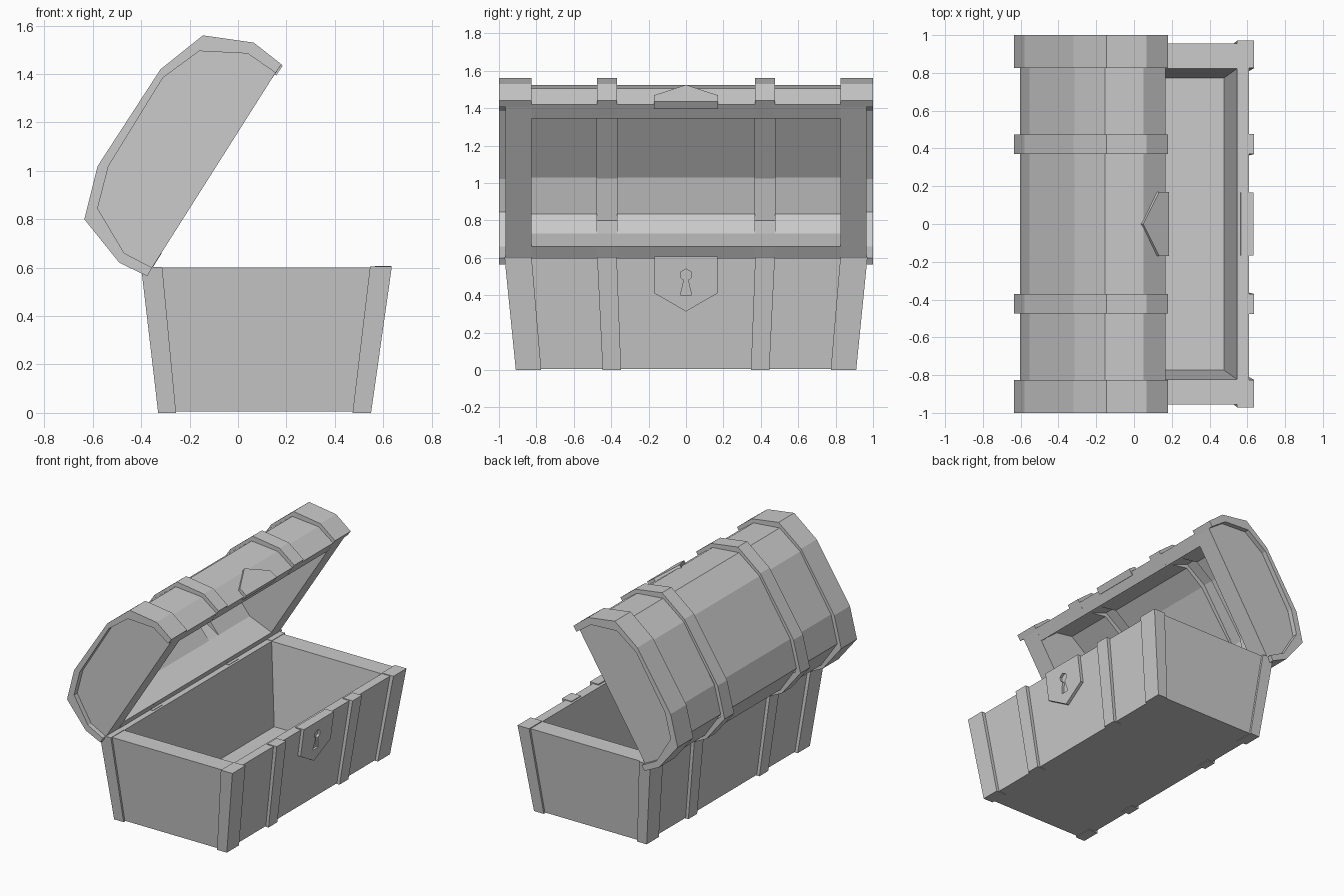
import bpy, bmesh

if "Cube" in bpy.data.objects:
    bpy.data.objects.remove(bpy.data.objects["Cube"])


def solid(name, pts, f, t0, t1):
    """Sweep a 2D outline between t0 and t1, mapped to space by f(p, q, t)."""
    bm = bmesh.new()
    a = [bm.verts.new(f(p, q, t0)) for p, q in pts]
    b = [bm.verts.new(f(p, q, t1)) for p, q in pts]
    n = len(pts)
    bm.faces.new(a)
    bm.faces.new(b[::-1])
    for i in range(n):
        j = (i + 1) % n
        bm.faces.new((a[i], b[i], b[j], a[j]))
    bmesh.ops.recalc_face_normals(bm, faces=bm.faces)
    me = bpy.data.meshes.new(name)
    bm.to_mesh(me)
    bm.free()
    ob = bpy.data.objects.new(name, me)
    bpy.context.collection.objects.link(ob)
    return ob


def along_y(x, z, y):
    return (x, y, z)


def taper(x, y, z):
    """Coordinates are given at the rim (z = 0.6); narrower toward the floor."""
    k = z / 0.6
    return (0.11 + 0.0075 * k + (x - 0.1175) * (0.85 + 0.15 * k),
            y * (0.938 + 0.062 * k), z)


def block(name, x0, x1, y0, y1, z0, z1):
    return solid(name, [(x0, y0), (x1, y0), (x1, y1), (x0, y1)], taper, z0, z1)


# ---- Base: tapered walls and floor
block("front_wall", 0.545, 0.61, -0.955, 0.955, 0.005, 0.6)
block("back_wall", -0.375, -0.313, -0.955, 0.955, 0.005, 0.6)
block("floor", -0.33, 0.56, -0.85, 0.85, 0.005, 0.03)
for s in (-1, 1):
    block("side_wall", -0.313, 0.545, s * 0.822, s * 0.955, 0.005, 0.6)
    # corner posts and middle straps, front and back
    block("front_corner_post", 0.545, 0.635, s * 0.825, s * 0.97, 0, 0.605)
    block("back_corner_post", -0.40, -0.313, s * 0.825, s * 0.97, 0, 0.603)
    block("front_strap", 0.56, 0.635, s * 0.37, s * 0.475, 0, 0.605)
    block("back_strap", -0.40, -0.33, s * 0.37, s * 0.475, 0, 0.603)


# ---- Lock plate with a recessed keyhole, lying on the sloped front
def on_front(y, z, d):
    return (0.5286 + 0.0814 * z / 0.6 + d, y, z)


plate = solid("lock_plate", [(-0.168, 0.607), (0.168, 0.607), (0.168, 0.41),
                             (0, 0.313), (-0.168, 0.41)], on_front, -0.045, 0.022)
half = [(0.03, 0.40), (0.011, 0.48), (0.03, 0.495), (0.03, 0.523)]
keyhole = half + [(0, 0.54)] + [(-y, z) for y, z in half[::-1]]
cutter = solid("keyhole_cutter", keyhole, on_front, 0.005, 0.06)
cutter.hide_render = True
cutter.hide_viewport = True
cutter.display_type = 'WIRE'
mod = plate.modifiers.new("keyhole", 'BOOLEAN')
mod.object = cutter
mod.operation = 'DIFFERENCE'
mod.solver = 'EXACT'

# ---- Lid profiles (x, z), hinge to front edge
strap_out = [(-0.375, 0.565), (-0.49, 0.62), (-0.635, 0.80), (-0.58, 1.02),
             (-0.32, 1.42), (-0.145, 1.56), (0.065, 1.53), (0.18, 1.44)]
panel = [(-0.355, 0.60), (-0.47, 0.66), (-0.58, 0.845), (-0.535, 1.02),
         (-0.31, 1.385), (-0.16, 1.495), (0.04, 1.485), (0.155, 1.405)]
shell_out = [(a + (c - a) * 0.57, b + (d - b) * 0.57)
             for (a, b), (c, d) in zip(strap_out, panel)]
shell_in = [(-0.315, 0.66), (-0.485, 0.73), (-0.57, 0.835), (-0.525, 1.03),
            (-0.28, 1.375), (-0.15, 1.475), (-0.018, 1.455), (0.115, 1.345)]
strap_in = [(-0.315, 0.66), (-0.485, 0.73), (-0.598, 0.80), (-0.553, 1.025),
            (-0.305, 1.40), (-0.155, 1.505), (-0.018, 1.455), (0.115, 1.345)]

# ---- Lid shell, straps and closed ends
solid("lid_shell_middle", shell_out + shell_in[::-1], along_y, -0.37, 0.37)
for s in (-1, 1):
    solid("lid_shell_side", shell_out + shell_in[::-1], along_y, s * 0.475, s * 0.83)
    solid("lid_strap", strap_out + strap_in[::-1], along_y, s * 0.37, s * 0.475)
    solid("lid_end_panel", panel, along_y, s * 0.825, s * 0.965)
    solid("lid_end_rim", strap_out + panel[::-1], along_y, s * 0.825, s * 1.0)


# ---- Latch plate on the front facet of the lid
def on_lid(y, u, d):
    return (0.165 - 0.135 * u + 0.023 * d, y, 1.405 + 0.09 * u + 0.035 * d)


solid("lid_latch_plate", [(-0.17, 0), (0.17, 0), (0.17, 0.38), (0, 1),
                          (-0.17, 0.38)], on_lid, -0.3, 0.85)
